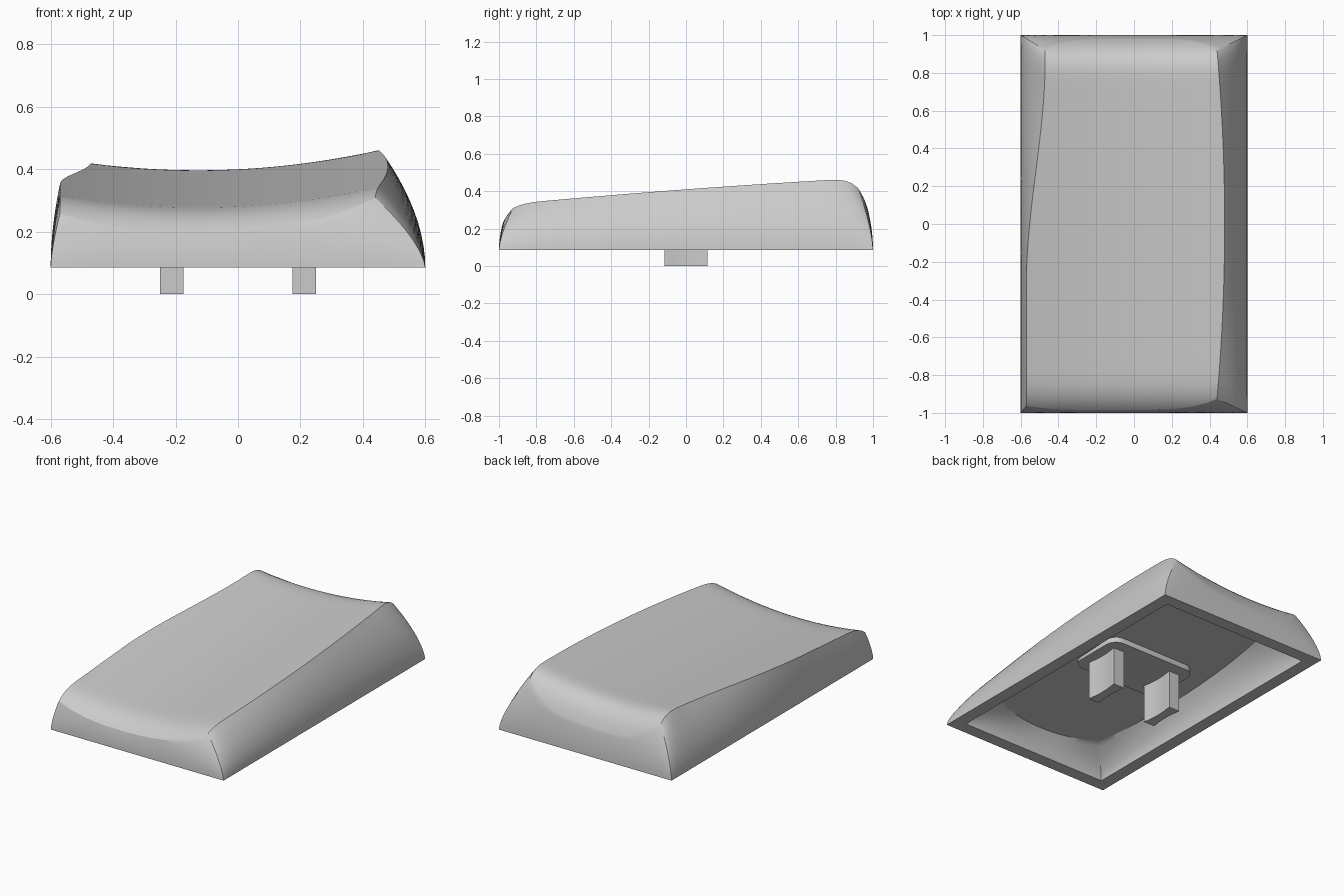
import bpy, bmesh, math

cube = bpy.data.objects.get("Cube")
if cube:
    bpy.data.objects.remove(cube, do_unlink=True)

grey = bpy.data.materials.new("plain grey")
grey.use_nodes = True
colour = (0.6, 0.6, 0.6, 1)
grey.diffuse_color = colour
grey.node_tree.nodes["Principled BSDF"].inputs["Base Color"].default_value = colour

RIM = 0.085          # height of the open lower rim
NX, NY, STEPS = 32, 48, 10


def finish(bm, name):
    bmesh.ops.recalc_face_normals(bm, faces=bm.faces)
    mesh = bpy.data.meshes.new(name)
    bm.to_mesh(mesh)
    bm.free()
    mesh.materials.append(grey)
    obj = bpy.data.objects.new(name, mesh)
    bpy.context.collection.objects.link(obj)
    bpy.ops.object.select_all(action="DESELECT")
    obj.select_set(True)
    bpy.context.view_layer.objects.active = obj
    bpy.ops.object.shade_smooth_by_angle(angle=math.radians(30))
    return obj


def top_point(s, t):
    """Scooped, sloping top: s runs across, t runs front to back."""
    yy = 0.95 * t
    k = min(max((yy + 0.3) / 1.2, 0), 1)
    left = -0.57 + 0.1 * k * k * (3 - 2 * k)
    right = 0.48 - 0.045 * yy * yy
    x = left + (right - left) * (s + 1) / 2
    front = -0.985 + (0.06 if s > 0 else 0.022) * abs(s) ** 4
    back = 0.98 - 0.06 * abs(s) ** 5
    y = front + (back - front) * (t + 1) / 2
    z = 0.339 + 0.074 * y + 0.19 * (x + 0.13) ** 2
    z -= 0.066 * (max(-0.72 - y, 0) / 0.265) ** 4
    z -= 0.16 * (max(y - 0.7, 0) / 0.28) ** 4.5
    return x, y, z


def ceiling_point(s, t):
    x = 0.45 * s * math.sqrt(1 - 0.3 * t * t)
    y = 0.86 * t * math.sqrt(1 - 0.2 * s * s)
    return x, y, 0.27 + 0.05 * y


def spaced(i, n):
    return math.sin(math.pi / 2 * (2 * i / n - 1))


# Order of grid positions around the border
border = ([(i, 0) for i in range(NX)] + [(NX, j) for j in range(NY)]
          + [(i, NY) for i in range(NX, 0, -1)] + [(0, j) for j in range(NY, 0, -1)])


def skirt(bm, surface, half_x, half_y):
    """Surface patch with curved walls down to the rim; returns the rim loop."""
    grid = {(i, j): bm.verts.new(surface(spaced(i, NX), spaced(j, NY)))
            for i in range(NX + 1) for j in range(NY + 1)}
    for i in range(NX):
        for j in range(NY):
            bm.faces.new([grid[i, j], grid[i + 1, j], grid[i + 1, j + 1], grid[i, j + 1]])
    loop = [grid[p] for p in border]
    tops = [v.co.copy() for v in loop]
    for step in range(STEPS - 1, -1, -1):
        h = step / STEPS
        ring = []
        for (i, j), top in zip(border, tops):
            s, t = spaced(i, NX), spaced(j, NY)
            power = 1.9 - 0.4 * min(abs(s), abs(t)) ** 8
            w = h ** power
            bx, by = half_x * s, half_y * t
            ring.append(bm.verts.new((bx + (top.x - bx) * w, by + (top.y - by) * w,
                                      RIM + (top.z - RIM) * h)))
        join(bm, loop, ring)
        loop = ring
    return loop


def join(bm, a, b):
    for k in range(len(a)):
        n = (k + 1) % len(a)
        bm.faces.new([a[k], b[k], b[n], a[n]])


# Hollow cap body: outer skin, inner cavity and flat rim
bm = bmesh.new()
outer = skirt(bm, top_point, 0.6, 1.0)
inner = skirt(bm, ceiling_point, 0.52, 0.92)
join(bm, outer, inner)
finish(bm, "cap_body")


def prism(name, outline, low, high):
    bm = bmesh.new()
    a = [bm.verts.new((x, y, low)) for x, y in outline]
    b = [bm.verts.new((x, y, high)) for x, y in outline]
    bm.faces.new(a)
    bm.faces.new(b)
    join(bm, a, b)
    return finish(bm, name)


# Rounded mounting pad under the ceiling
pad = []
for quarter, (sx, sy) in enumerate([(1, 1), (-1, 1), (-1, -1), (1, -1)]):
    for step in range(7):
        a = math.pi / 2 * (quarter + step / 6)
        pad.append((sx * 0.24 + 0.07 * math.cos(a), sy * 0.12 + 0.07 * math.sin(a)))
prism("mounting_pad", pad, 0.245, 0.29)

# Two waisted mounting legs
for name, cx in (("left_leg", 0.2125), ("right_leg", -0.2125)):
    side = []
    for step in range(13):
        u = step / 6 - 1
        side.append((0.028 + 0.0095 * min(1, 1.3 * u * u), 0.115 * u))
    outline = [(cx + w, y) for w, y in side] + [(cx - w, y) for w, y in reversed(side)]
    prism(name, outline, 0, 0.26)
